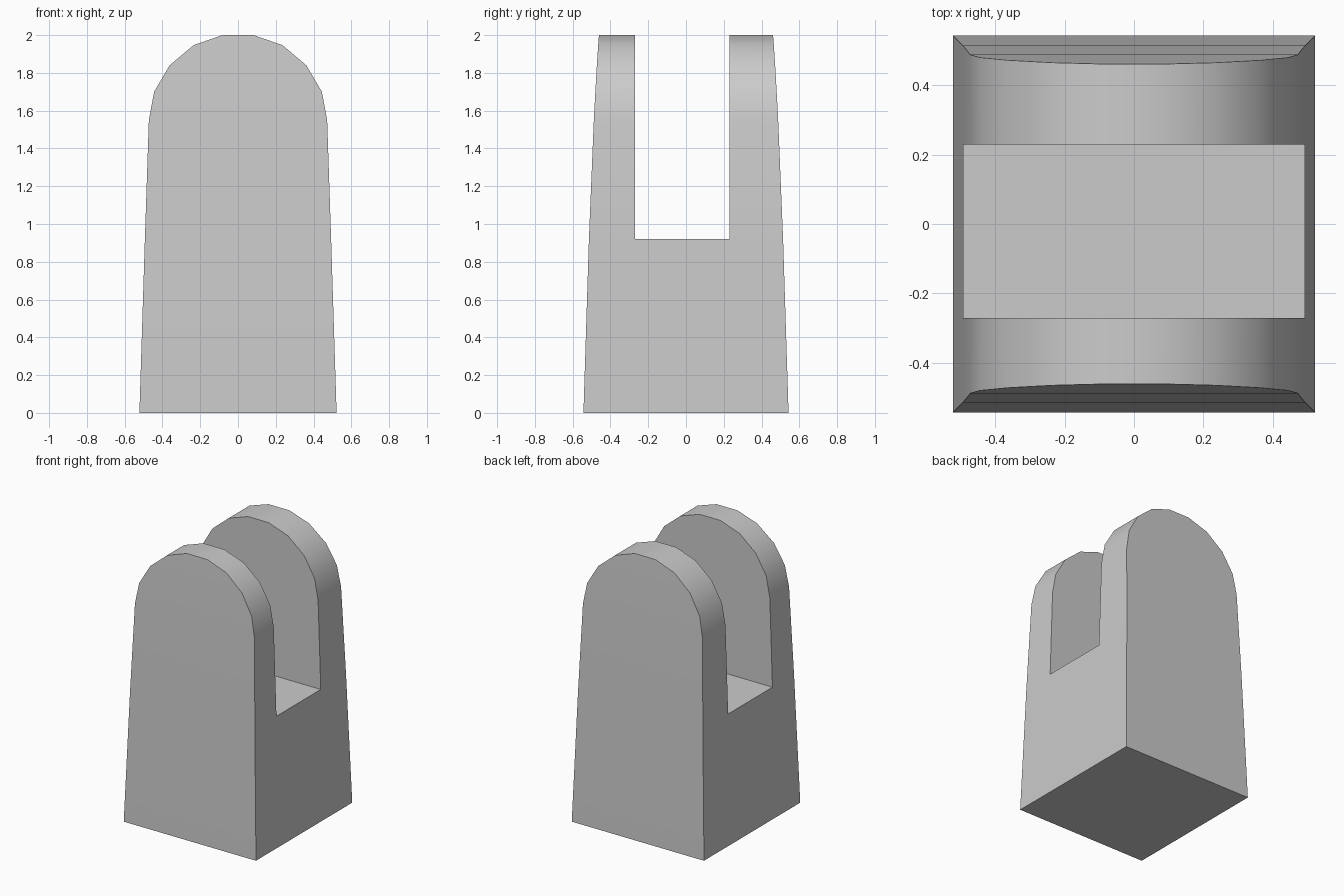
import bpy
import bmesh

if "Cube" in bpy.data.objects:
    bpy.data.objects.remove(bpy.data.objects["Cube"])

# One plain grey material
grey = bpy.data.materials.new("plain_grey")
grey.use_nodes = True
colour = (0.6, 0.6, 0.6, 1)
grey.diffuse_color = colour
grey.node_tree.nodes["Principled BSDF"].inputs["Base Color"].default_value = colour

# Tapered block with a rounded top: half width, half depth, height per level
LEVELS = [(0.522, 0.543, 0), (0.493, 0.514, 0.92), (0.472, 0.488, 1.55),
          (0.444, 0.480, 1.70), (0.362, 0.472, 1.84), (0.235, 0.465, 1.947),
          (0.082, 0.461, 2.0)]

bm = bmesh.new()
rings = [[bm.verts.new((sx * w, sy * d, z))
          for sx, sy in ((-1, -1), (1, -1), (1, 1), (-1, 1))]
         for w, d, z in LEVELS]
for low, high in zip(rings, rings[1:]):
    for i in range(4):
        j = (i + 1) % 4
        bm.faces.new((low[i], low[j], high[j], high[i]))
bm.faces.new(rings[0][::-1])
bm.faces.new(rings[-1])
mesh = bpy.data.meshes.new("forked_post")
bm.to_mesh(mesh)
bm.free()
mesh.materials.append(grey)
post = bpy.data.objects.new("forked_post", mesh)
bpy.context.collection.objects.link(post)

# Slot between the two upright cheeks, slightly off centre
bpy.ops.mesh.primitive_cube_add(size=1, location=(0, -0.021, 1.92))
cutter = bpy.context.object
cutter.name = "slot_cutter"
cutter.scale = (2, 0.5, 2)
cutter.hide_render = True
cutter.data.materials.append(grey)

slot = post.modifiers.new("slot", "BOOLEAN")
slot.operation = "DIFFERENCE"
slot.solver = "EXACT"
slot.object = cutter

bpy.ops.object.select_all(action="DESELECT")
post.select_set(True)
bpy.context.view_layer.objects.active = post
bpy.ops.object.modifier_apply(modifier=slot.name)
bpy.data.objects.remove(cutter)
bpy.ops.object.shade_smooth_by_angle(angle=0.6)
